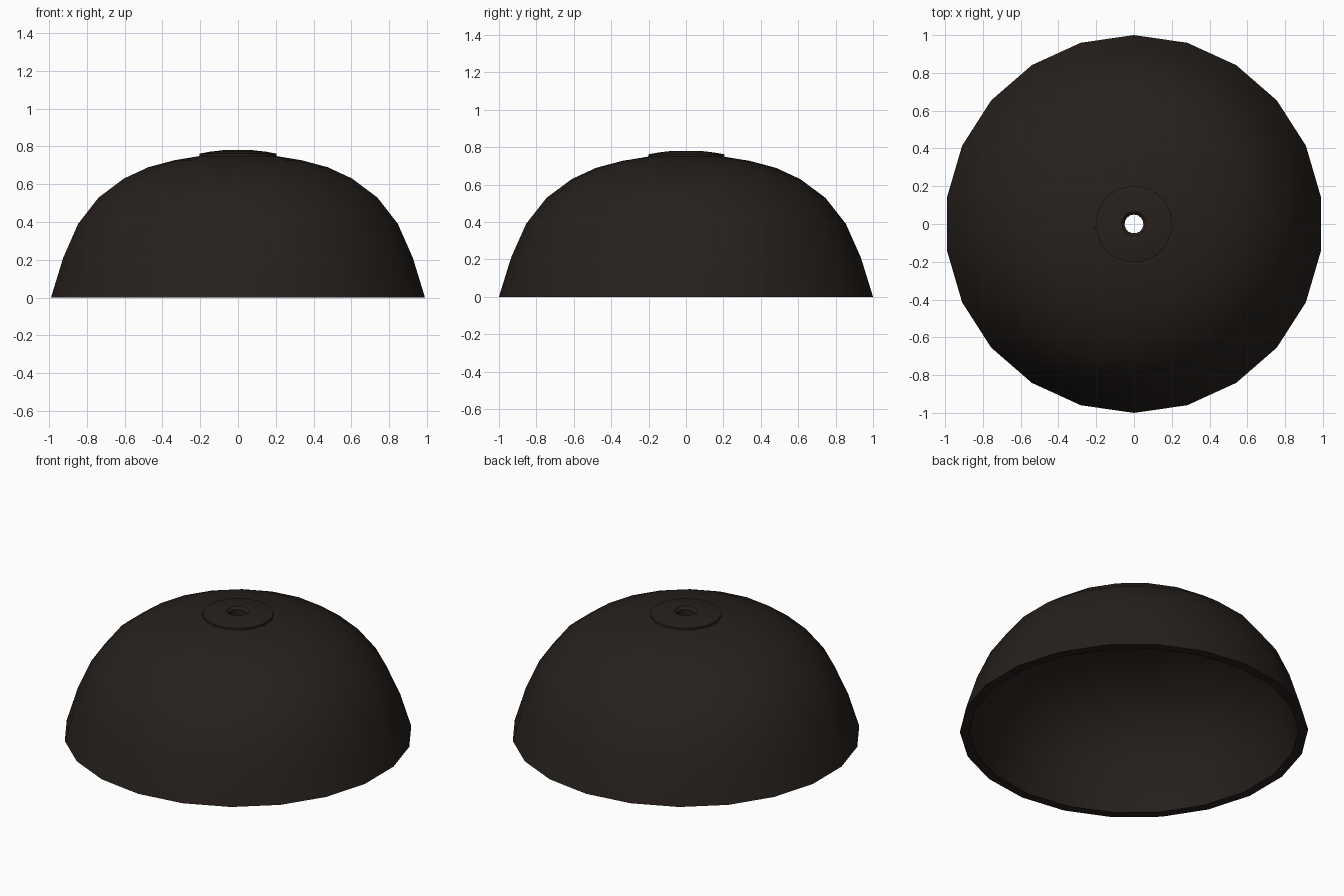
import bpy, bmesh, math

if "Cube" in bpy.data.objects:
    bpy.data.objects.remove(bpy.data.objects["Cube"])

mat = bpy.data.materials.new("dark_brown")
mat.diffuse_color = (0.02, 0.015, 0.012, 1)
mat.use_nodes = True
mat.node_tree.nodes["Principled BSDF"].inputs["Base Color"].default_value = mat.diffuse_color


def lathe(name, profile, sides):
    """Revolve a closed (radius, z) profile, first corner on +y."""
    bm = bmesh.new()
    rings = []
    for i in range(sides):
        a = math.pi / 2 + 2 * math.pi * i / sides
        rings.append([bm.verts.new((r * math.cos(a), r * math.sin(a), z)) for r, z in profile])
    n = len(profile)
    for i in range(sides):
        a, b = rings[i], rings[(i + 1) % sides]
        for j in range(n):
            k = (j + 1) % n
            bm.faces.new((a[j], b[j], b[k], a[k]))
    bmesh.ops.recalc_face_normals(bm, faces=bm.faces)
    mesh = bpy.data.meshes.new(name)
    bm.to_mesh(mesh)
    bm.free()
    obj = bpy.data.objects.new(name, mesh)
    bpy.context.collection.objects.link(obj)
    mesh.materials.append(mat)
    bpy.ops.object.select_all(action='DESELECT')
    obj.select_set(True)
    bpy.context.view_layer.objects.active = obj
    bpy.ops.object.shade_smooth_by_angle(angle=math.radians(35))
    return obj


# Hollow dome shell: outer curve up, inner curve back down
outer = [(1.0, 0), (0.935, 0.21), (0.855, 0.39), (0.745, 0.53), (0.61, 0.63),
         (0.48, 0.69), (0.34, 0.727), (0.2, 0.75), (0.055, 0.76)]
inner = [(0.055, 0.71), (0.2, 0.70), (0.34, 0.677), (0.46, 0.64), (0.58, 0.585),
         (0.71, 0.49), (0.81, 0.365), (0.885, 0.2), (0.945, 0)]
lathe("dome_shell", outer + inner, 22)

# Thin raised collar around the cable hole
collar = [(0.205, 0.74), (0.205, 0.762), (0.15, 0.772), (0.08, 0.78),
          (0.065, 0.778), (0.05, 0.762), (0.05, 0.70), (0.07, 0.70), (0.07, 0.74)]
lathe("top_collar", collar, 15)
